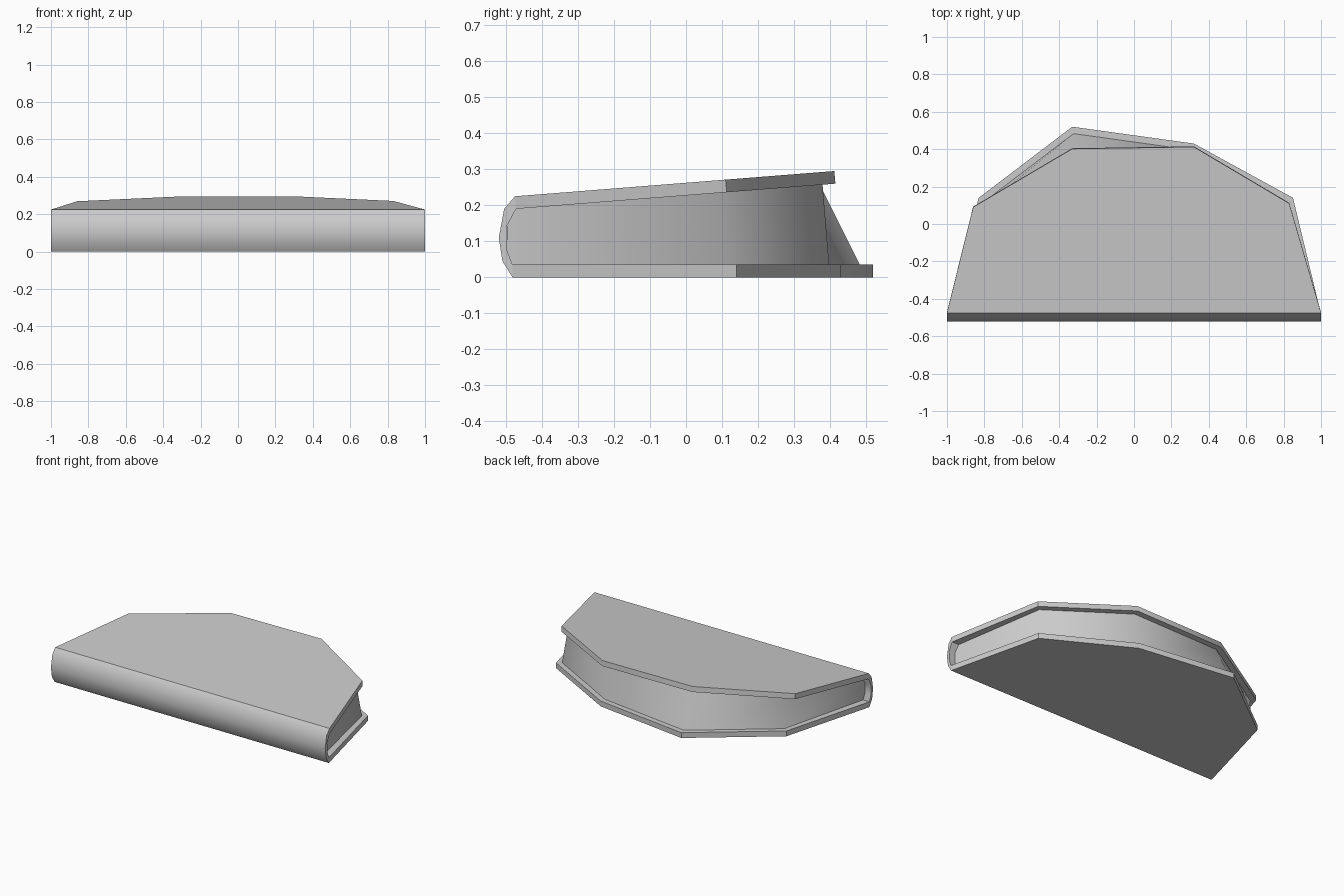
import bpy
import bmesh
from math import radians
from mathutils import Vector

cube = bpy.data.objects.get("Cube")
if cube:
    bpy.data.objects.remove(cube, do_unlink=True)

grey = bpy.data.materials.new("plain_grey")
grey.use_nodes = True
COLOUR = (0.6, 0.6, 0.6, 1)
grey.diffuse_color = COLOUR
grey.node_tree.nodes["Principled BSDF"].inputs["Base Color"].default_value = COLOUR

THICK = 0.035   # board thickness
INSET = 0.033   # how far the pages sit back from the boards


def loft(name, lower, upper, angle):
    """Closed solid between two matching loops of points."""
    bm = bmesh.new()
    a = [bm.verts.new(p) for p in lower]
    b = [bm.verts.new(p) for p in upper]
    bm.faces.new(a)
    bm.faces.new(b)
    for i in range(len(a)):
        j = (i + 1) % len(a)
        bm.faces.new((a[i], a[j], b[j], b[i]))
    bmesh.ops.recalc_face_normals(bm, faces=bm.faces)
    mesh = bpy.data.meshes.new(name)
    bm.to_mesh(mesh)
    bm.free()
    mesh.materials.append(grey)
    obj = bpy.data.objects.new(name, mesh)
    bpy.context.collection.objects.link(obj)
    bpy.ops.object.select_all(action='DESELECT')
    obj.select_set(True)
    bpy.context.view_layer.objects.active = obj
    bpy.ops.object.shade_smooth_by_angle(angle=radians(angle))
    return obj


def inset(points, d):
    """Move every edge of a counter-clockwise outline inwards by d."""
    result = []
    for i, p in enumerate(points):
        p = Vector(p)
        e1 = (p - Vector(points[i - 1])).normalized()
        e2 = (Vector(points[(i + 1) % len(points)]) - p).normalized()
        n1, n2 = Vector((-e1.y, e1.x)), Vector((-e2.y, e2.x))
        result.append(p + (n1 + n2) * d / (1 + n1.dot(n2)))
    return result


def slope(y):
    """Height of the tilted top face."""
    return 0.225 + (y + 0.475) * 0.079


top = [(-1, -0.475), (1, -0.475), (0.83, 0.11), (0.32, 0.412), (-0.33, 0.402), (-0.86, 0.09)]
base = [(-1, -0.482), (1, -0.482), (0.85, 0.14), (0.32, 0.43), (-0.33, 0.52), (-0.83, 0.14)]

# Boards
loft("bottom_cover", [(x, y, 0) for x, y in base], [(x, y, THICK) for x, y in base], 35)
loft("top_cover", [(x, y + 0.003, slope(y) - THICK) for x, y in top],
     [(x, y, slope(y)) for x, y in top], 35)

# Rounded spine: outer curve down, inner curve back up
spine = [(-0.475, 0.225), (-0.505, 0.19), (-0.52, 0.11), (-0.51, 0.045), (-0.482, 0),
         (-0.482, 0.035), (-0.497, 0.075), (-0.499, 0.14), (-0.472, 0.19)]
loft("spine", [(-1, y, z) for y, z in spine], [(1, y, z) for y, z in spine], 35)

# Page block, tucked into the spine and leaning from the lower to the upper board
lower, upper = inset(base, INSET), inset(top, INSET)
for loop in (lower, upper):
    for p in loop[:2]:
        p.y = -0.497
loft("pages", [(p.x, p.y, THICK - 0.005) for p in lower],
     [(p.x, p.y, slope(p.y) - THICK + 0.005) for p in upper], 60)
